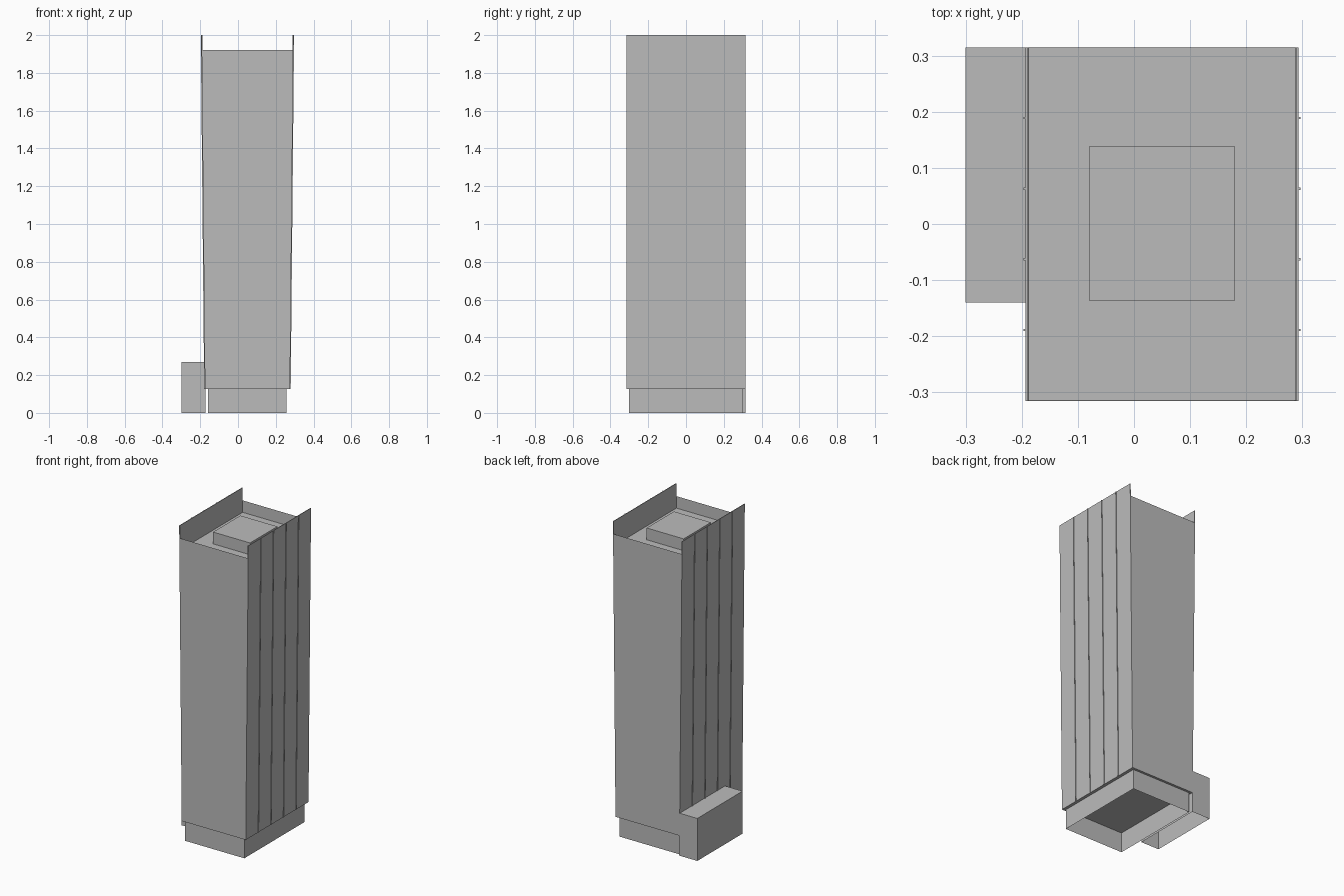
import bpy, bmesh

cube = bpy.data.objects.get("Cube")
if cube:
    bpy.data.objects.remove(cube, do_unlink=True)

grey = bpy.data.materials.new("concrete_grey")
grey.use_nodes = True
colour = (0.5, 0.5, 0.5, 1)
grey.diffuse_color = colour
grey.node_tree.nodes["Principled BSDF"].inputs["Base Color"].default_value = colour

CX, HALF_DEPTH = 0.05, 0.315
FLOOR, RIM, TOP = 0.127, 1.92, 2.0
ROOF = 1.845
PANEL = 0.004


def half_width(z):
    """Half width of the tower, flaring with height."""
    return 0.225 + 0.018 * (z - FLOOR) / (TOP - FLOOR)


def block(name, low, high, skip=(), recess=None):
    """Box between two levels, each (x0, x1, y0, y1, z); skip drops caps."""
    bm = bmesh.new()
    rings = []
    for x0, x1, y0, y1, z in (low, high):
        rings.append([bm.verts.new(p) for p in
                      ((x0, y0, z), (x1, y0, z), (x1, y1, z), (x0, y1, z))])
    a, b = rings
    for i in range(4):
        j = (i + 1) % 4
        bm.faces.new((a[i], a[j], b[j], b[i]))
    if "bottom" not in skip:
        bm.faces.new(a[::-1])
    if "top" not in skip:
        cap = bm.faces.new(b)
        if recess:
            bm.normal_update()
            bmesh.ops.inset_region(bm, faces=[cap], thickness=0.002)
            for v in cap.verts:
                v.co.z = recess
    bm.normal_update()
    mesh = bpy.data.meshes.new(name)
    bm.to_mesh(mesh)
    bm.free()
    mesh.materials.append(grey)
    obj = bpy.data.objects.new(name, mesh)
    bpy.context.collection.objects.link(obj)
    return obj


def upright(name, x0, x1, y0, y1, z0, z1, **kw):
    return block(name, (x0, x1, y0, y1, z0), (x0, x1, y0, y1, z1), **kw)


# Tower body with a sunken roof
def body_level(z):
    w = half_width(z) - PANEL
    return (CX - w, CX + w, -HALF_DEPTH, HALF_DEPTH, z)


block("tower_body", body_level(FLOOR), body_level(RIM), recess=ROOF)


# Side cladding rising past the roof, with thin vertical fins
def side_strip(name, side, inner, outer, y0, y1):
    levels = []
    for z in (FLOOR, TOP):
        xs = sorted(CX + side * (half_width(z) + d) for d in (inner, outer))
        levels.append((*xs, y0, y1, z))
    block(name, *levels)


for side, label in ((1, "left"), (-1, "right")):
    side_strip(label + "_side_panel", side, -PANEL, 0, -HALF_DEPTH, HALF_DEPTH)
    for i in range(1, 5):
        y = -HALF_DEPTH + i * HALF_DEPTH * 2 / 5
        side_strip(f"{label}_fin_{i}", side, 0, 0.004, y - 0.002, y + 0.002)

# Rooftop plant room
upright("plant_room", -0.08, 0.18, -0.136, 0.138, ROOF, RIM, skip=("bottom",))

# Hollow set-back base and side annex
upright("base", -0.16, 0.256, -0.302, 0.3, 0, FLOOR, skip=("top", "bottom"))
upright("annex", -0.3, -0.173, -0.14, HALF_DEPTH, 0, 0.27, skip=("bottom",))
